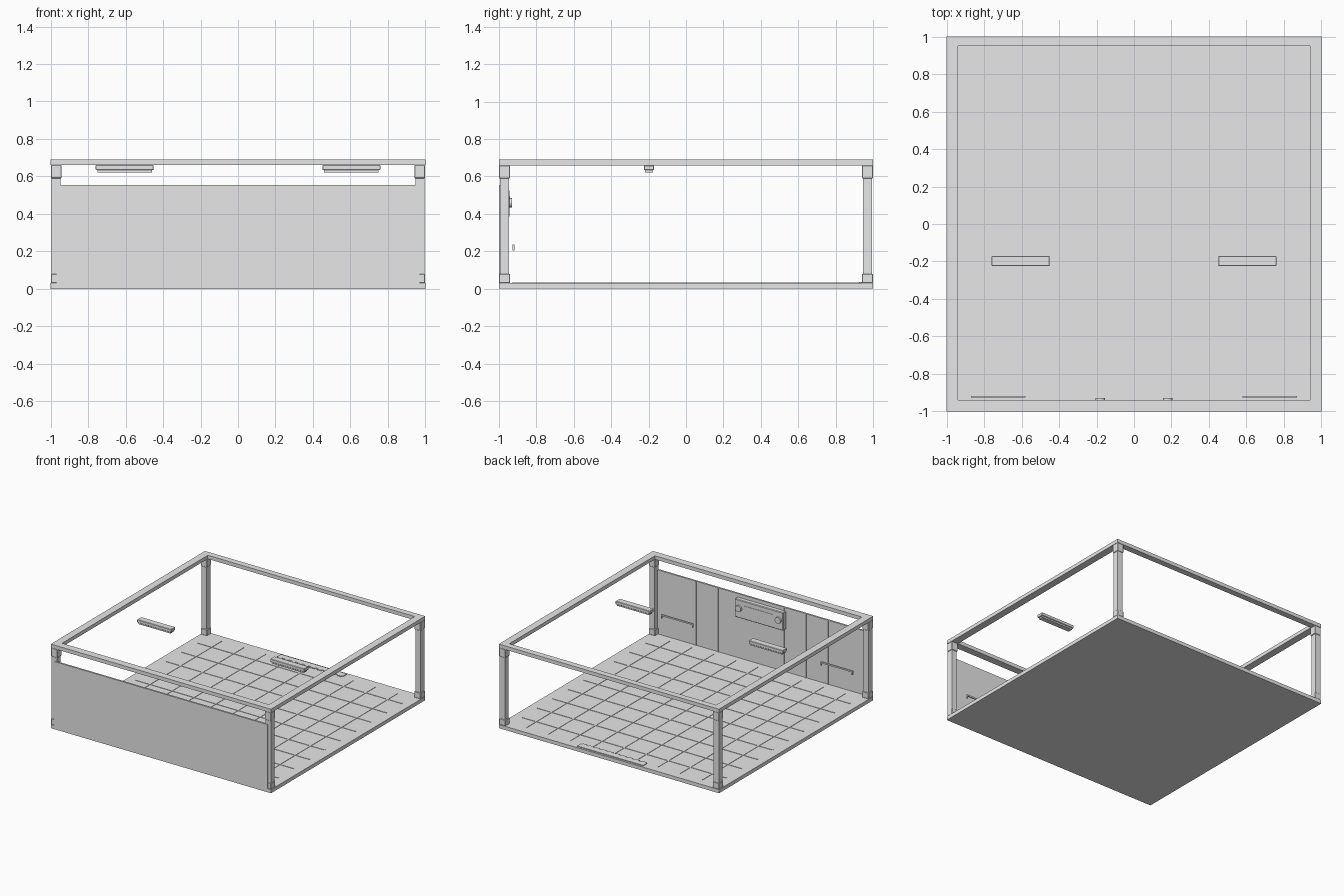
import bpy
import math

cube = bpy.data.objects.get("Cube")
if cube:
    bpy.data.objects.remove(cube, do_unlink=True)

GREY = (0.8, 0.8, 0.8, 1.0)
grey = bpy.data.materials.new("plain_grey")
grey.use_nodes = True
grey.diffuse_color = GREY
grey.node_tree.nodes["Principled BSDF"].inputs["Base Color"].default_value = GREY


def box(name, x, y, z, bevel=0):
    """Box from three (low, high) ranges."""
    ranges = (x, y, z)
    bpy.ops.mesh.primitive_cube_add(size=1, location=[(a + b) / 2 for a, b in ranges])
    ob = bpy.context.object
    ob.name = name
    ob.scale = [b - a for a, b in ranges]
    bpy.ops.object.transform_apply(location=False, rotation=False, scale=True)
    ob.data.materials.append(grey)
    if bevel:
        mod = ob.modifiers.new("soft_edges", "BEVEL")
        mod.width = bevel
        mod.segments = 1
    return ob


def span(side, a, b):
    """Mirror a range to the given side."""
    return tuple(sorted((side * a, side * b)))


FLOOR = 0.03
sides = {"left": 1, "right": -1}

# Floor slab and tile seams
box("floor", (-1, 1), (-1, 1), (0, FLOOR))
for i in range(-4, 5):
    p = i * 0.2
    strip = (p - 0.004, p + 0.004)
    box("floor_seam_lengthwise", strip, (-0.93, 0.93), (FLOOR, FLOOR + 0.003))
    box("floor_seam_crosswise", (-0.93, 0.93), strip, (FLOOR, FLOOR + 0.003))

# Corner posts with collars at both ends
for name, sx in sides.items():
    for end, sy in (("front", -1), ("back", 1)):
        label = f"{end}_{name}"
        box(label + "_post", span(sx, 0.947, 0.995), span(sy, 0.947, 0.995), (FLOOR, 0.66))
        for part, z in (("foot_collar", (FLOOR, 0.08)), ("top_collar", (0.59, 0.66))):
            box(f"{label}_{part}", span(sx, 0.941, 0.999), span(sy, 0.941, 0.999), z, 0.003)

# Top frame
RAIL = (0.66, 0.69)
for name, sx in sides.items():
    box(name + "_top_rail", span(sx, 0.94, 1), (-1, 1), RAIL)
box("front_top_rail", (-0.94, 0.94), (-1, -0.94), RAIL)
box("back_top_rail", (-0.94, 0.94), (0.95, 1), RAIL)

# Front wall with panel seams on its inner face
box("front_wall", (-0.97, 0.97), (-1, -0.985), (FLOOR, 0.555))
for x in (0.6, 0.4, -0.2, -0.4, -0.6):
    box("wall_seam", (x - 0.004, x + 0.004), (-0.985, -0.981), (FLOOR, 0.55))

# Control unit on the wall, with vent slot and knobs
box("control_unit", (-0.22, 0.22), (-0.985, -0.945), (0.38, 0.53), 0.005)
box("control_slot", (-0.13, 0.13), (-0.945, -0.942), (0.485, 0.492))
for name, sx in sides.items():
    bpy.ops.mesh.primitive_cylinder_add(
        vertices=20, radius=0.026, depth=0.016,
        location=(sx * 0.18, -0.938, 0.46), rotation=(math.pi / 2, 0, 0))
    knob = bpy.context.object
    knob.name = name + "_knob"
    knob.data.materials.append(grey)
    bpy.ops.object.shade_smooth_by_angle()

# Hanging rails near the wall, with short end tabs
for name, sx in sides.items():
    y = (-0.927, -0.917)
    box(name + "_hanging_rail", span(sx, 0.58, 0.87), y, (0.224, 0.236))
    for x in (0.58, 0.862):
        box(name + "_rail_tab", span(sx, x, x + 0.008), y, (0.203, 0.224))

# Ceiling lamps with a slim diffuser below
for name, sx in sides.items():
    box(name + "_lamp", span(sx, 0.45, 0.76), (-0.225, -0.17), (0.634, 0.66), 0.003)
    box(name + "_lamp_diffuser", span(sx, 0.46, 0.75), (-0.218, -0.177), (0.622, 0.634))

# Back threshold grille with small slats
box("back_threshold", (-0.3, 0.3), (0.935, 0.985), (FLOOR, 0.036))
for i in range(10):
    x = -0.27 + i * 0.06
    box("threshold_slat", (x - 0.018, x + 0.018), (0.925, 0.935), (FLOOR, 0.036))
